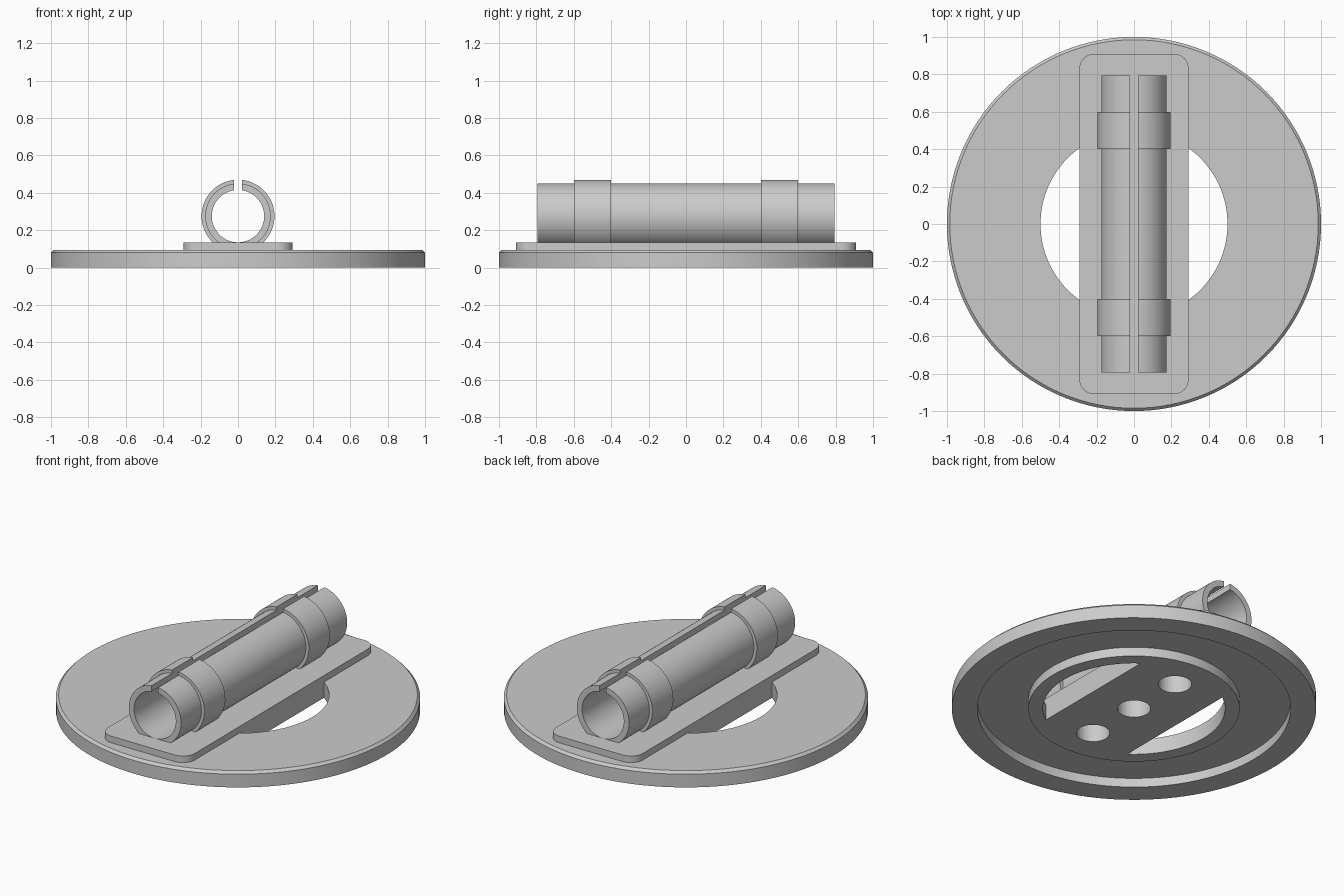
import bpy, bmesh, math

if "Cube" in bpy.data.objects:
    bpy.data.objects.remove(bpy.data.objects["Cube"], do_unlink=True)

grey = bpy.data.materials.new("plain grey")
grey.use_nodes = True
COLOUR = (0.6, 0.6, 0.6, 1)
grey.diffuse_color = COLOUR
grey.node_tree.nodes["Principled BSDF"].inputs["Base Color"].default_value = COLOUR

AXIS_Z = 0.275      # height of the tube axis
PLATE_Z = 0.095     # top of the disc, underside of the plate
SLOT = 0.022        # half width of the slot
HALF_W = 0.292      # half width of plate and bar


def finish(name, bm):
    bmesh.ops.recalc_face_normals(bm, faces=bm.faces[:])
    mesh = bpy.data.meshes.new(name)
    bm.to_mesh(mesh)
    bm.free()
    mesh.materials.append(grey)
    obj = bpy.data.objects.new(name, mesh)
    bpy.context.collection.objects.link(obj)
    return obj


def smooth(obj):
    bpy.ops.object.select_all(action="DESELECT")
    obj.select_set(True)
    bpy.context.view_layer.objects.active = obj
    bpy.ops.object.shade_smooth_by_angle(angle=math.radians(30))


def arc(cx, cy, r, start, end, n):
    return [(cx + r * math.cos(start + (end - start) * i / n),
             cy + r * math.sin(start + (end - start) * i / n)) for i in range(n + 1)]


def extrude(bm, points, vector):
    face = bm.faces.new([bm.verts.new(p) for p in points])
    new = bmesh.ops.extrude_face_region(bm, geom=[face])["geom"]
    bmesh.ops.translate(bm, vec=vector, verts=[v for v in new if isinstance(v, bmesh.types.BMVert)])


def prism(name, outline, z0, z1):
    bm = bmesh.new()
    extrude(bm, [(x, y, z0) for x, y in outline], (0, 0, z1 - z0))
    return finish(name, bm)


# Disc: chamfered rim, through hole and a groove underneath
profile = [(0.5, 0), (0.58, 0), (0.58, 0.055), (0.86, 0.055), (0.86, 0),
           (1, 0), (1, 0.08), (0.985, PLATE_Z), (0.5, PLATE_Z)]
bm = bmesh.new()
verts = [bm.verts.new((r, 0, z)) for r, z in profile]
edges = [bm.edges.new((verts[i - 1], verts[i])) for i in range(len(verts))]
bmesh.ops.spin(bm, geom=verts + edges, cent=(0, 0, 0), axis=(0, 0, 1),
               angle=2 * math.pi, steps=128, use_merge=True)
bmesh.ops.remove_doubles(bm, verts=bm.verts[:], dist=0.0001)
smooth(finish("base_disc", bm))

# Mounting plate with rounded corners
R = 0.08
outline = []
for k, (sx, sy) in enumerate([(1, 1), (-1, 1), (-1, -1), (1, -1)]):
    a = k * math.pi / 2
    outline += arc(sx * (HALF_W - R), sy * (0.91 - R), R, a, a + math.pi / 2, 12)
plate = prism("mounting_plate", outline, PLATE_Z, 0.135)

# Cross bar filling the middle of the disc hole
a = math.acos(HALF_W / 0.54)
outline = arc(0, 0, 0.54, a, math.pi - a, 24) + arc(0, 0, 0.54, math.pi + a, 2 * math.pi - a, 24)
bar = prism("cross_bar", outline, 0, PLATE_Z)

# Three blind holes drilled from below
bm = bmesh.new()
for y in (-0.35, 0, 0.35):
    extrude(bm, [(px, py, -0.05) for px, py in arc(0, y, 0.092, 0, 2 * math.pi, 48)[:-1]],
            (0, 0, 0.175))
drill = finish("hole_cutter", bm)
drill.hide_render = True
drill.hide_viewport = True
for part in (plate, bar):
    cut = part.modifiers.new("holes", "BOOLEAN")
    cut.operation = "DIFFERENCE"
    cut.solver = "EXACT"
    cut.object = drill
    smooth(part)


# Slotted tube and its two collars, trimmed where they sink into the plate
def slotted_ring(name, inner, outer, y0, y1):
    def ring(r, direction):
        gap = math.asin(SLOT / r)
        points = arc(0, AXIS_Z, r, math.pi / 2 + gap, math.pi * 2.5 - gap, 80)
        return points[::direction]
    bm = bmesh.new()
    extrude(bm, [(x, y0, z) for x, z in ring(outer, 1) + ring(inner, -1)], (0, y1 - y0, 0))
    bmesh.ops.bisect_plane(bm, geom=bm.verts[:] + bm.edges[:] + bm.faces[:],
                           plane_co=(0, 0, 0.13), plane_no=(0, 0, 1), clear_inner=True)
    smooth(finish(name, bm))


slotted_ring("slotted_tube", 0.14, 0.175, -0.795, 0.795)
slotted_ring("front_collar", 0.175, 0.195, -0.6, -0.4)
slotted_ring("back_collar", 0.175, 0.195, 0.4, 0.6)
